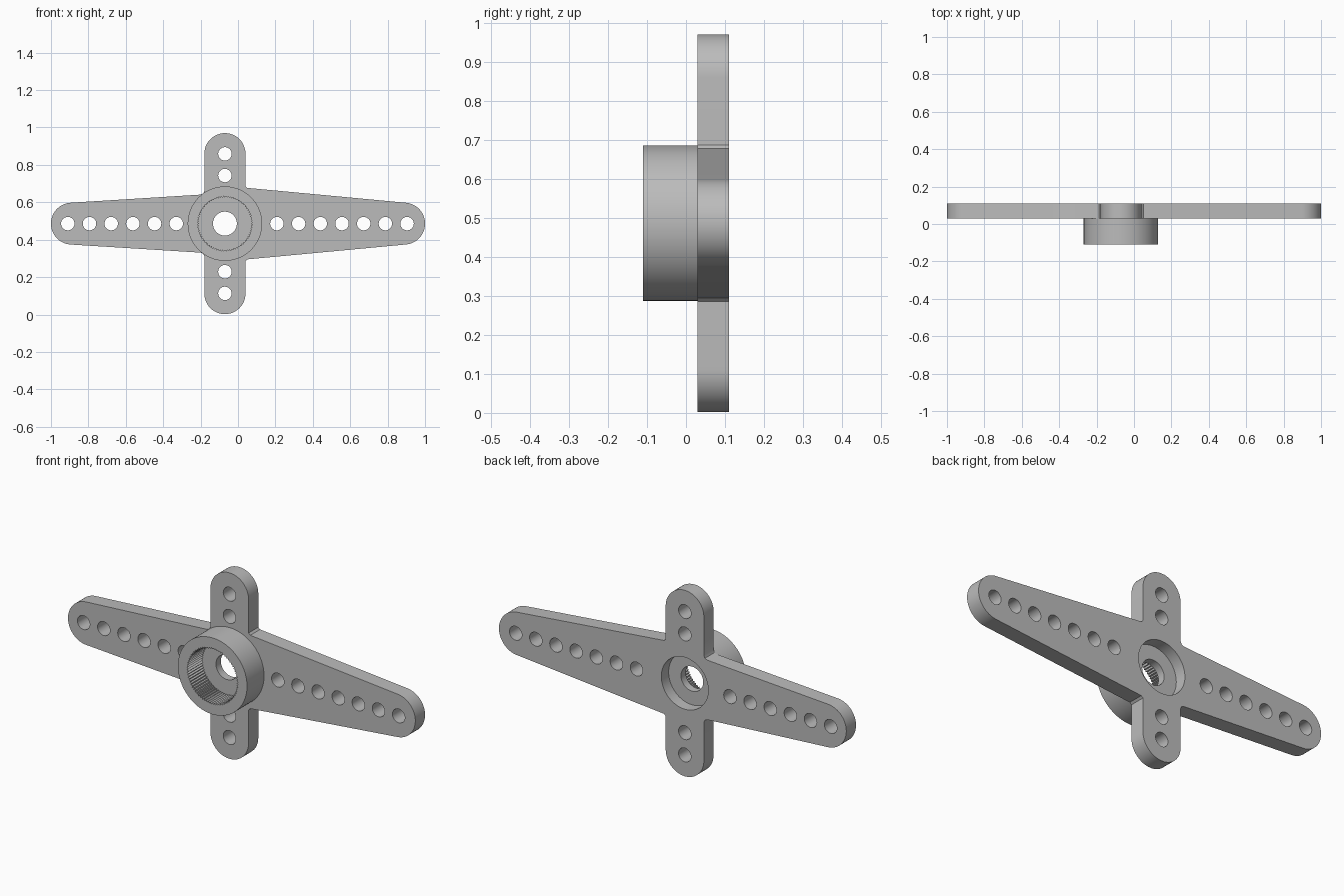
import bpy
import bmesh
from math import sin, cos, pi, radians
from mathutils import Matrix

cube = bpy.data.objects.get("Cube")
if cube:
    bpy.data.objects.remove(cube, do_unlink=True)

grey = bpy.data.materials.new("grey plastic")
grey.use_nodes = True
colour = (0.5, 0.5, 0.5, 1)
grey.diffuse_color = colour
grey.node_tree.nodes["Principled BSDF"].inputs["Base Color"].default_value = colour

CX, CZ = -0.07, 0.486      # hub axis
ARM = 0.11                 # half width of the upright arms


def arc(x, z, r, start, end, steps=24):
    return [(x + r * cos(radians(start + (end - start) * i / steps)),
             z + r * sin(radians(start + (end - start) * i / steps)))
            for i in range(steps + 1)]


def circle(x, z, r, steps=40):
    return arc(x, z, r, 0, 360, steps)[:-1]


def slab(name, loops, front, back):
    """Filled outline with holes, extruded from front to back along y."""
    curve = bpy.data.curves.new(name, "CURVE")
    curve.dimensions = "2D"
    curve.fill_mode = "BOTH"
    curve.extrude = (back - front) / 2
    for loop in loops:
        spline = curve.splines.new("POLY")
        spline.points.add(len(loop) - 1)
        for point, (x, z) in zip(spline.points, loop):
            point.co = (x, z, 0, 1)
        spline.use_cyclic_u = True
    temp = bpy.data.objects.new(name + "_outline", curve)
    bpy.context.collection.objects.link(temp)
    bpy.context.view_layer.update()
    mesh = bpy.data.meshes.new_from_object(
        temp.evaluated_get(bpy.context.evaluated_depsgraph_get()))
    bpy.data.objects.remove(temp, do_unlink=True)
    mesh.transform(Matrix.Translation((0, (front + back) / 2, 0))
                   @ Matrix.Rotation(pi / 2, 4, "X"))
    bm = bmesh.new()
    bm.from_mesh(mesh)
    bmesh.ops.remove_doubles(bm, verts=bm.verts, dist=0.0001)
    bmesh.ops.recalc_face_normals(bm, faces=bm.faces)
    bm.to_mesh(mesh)
    bm.free()
    mesh.materials.clear()
    mesh.materials.append(grey)
    obj = bpy.data.objects.new(name, mesh)
    bpy.context.collection.objects.link(obj)
    bpy.ops.object.select_all(action="DESELECT")
    obj.select_set(True)
    bpy.context.view_layer.objects.active = obj
    bpy.ops.object.shade_smooth_by_angle(angle=radians(30))
    return obj


# Four-armed plate: upper half outline, mirrored to the lower half
TIP = 0.112
upper = arc(1 - TIP, CZ, TIP, 0, 85)
upper += [(CX + ARM + 0.01, CZ + 0.191), (CX + ARM, CZ + 0.2)]
upper += arc(CX, 0.97 - ARM, ARM, 0, 180)
upper += [(CX - ARM, CZ + 0.175), (CX - ARM - 0.006, CZ + 0.161),
          (CX - ARM - 0.02, CZ + 0.155)]
upper += arc(TIP - 1, CZ, TIP, 93, 180)
lower = [(x, 2 * CZ - z) for x, z in reversed(upper[1:-1])]

# Rows of mounting holes, plus the round recess in the back
HOLE, PITCH = 0.036, 0.116
holes = [circle(-0.91 + PITCH * i, CZ, HOLE, 28) for i in range(6)]
holes += [circle(0.208 + PITCH * i, CZ, HOLE, 28) for i in range(7)]
holes += [circle(CX, CZ + side * d, HOLE, 28)
          for side in (-1, 1) for d in (0.257, 0.373)]
slab("arm_plate", [upper + lower, circle(CX, CZ, 0.135, 64)] + holes, 0.03, 0.11)

# Hub ring with a finely toothed bore
TEETH = 72
bore = []
for i in range(TEETH * 2):
    r = 0.147 if i % 2 else 0.139
    a = pi * i / TEETH
    bore.append((CX + r * cos(a), CZ + r * sin(a)))
slab("hub_ring", [circle(CX, CZ, 0.199, 80), bore], -0.11, 0.03)

# Thin web across the bore with the screw hole
slab("hub_web", [circle(CX, CZ, 0.16, 64), circle(CX, CZ, 0.064, 40)], 0.01, 0.05)
